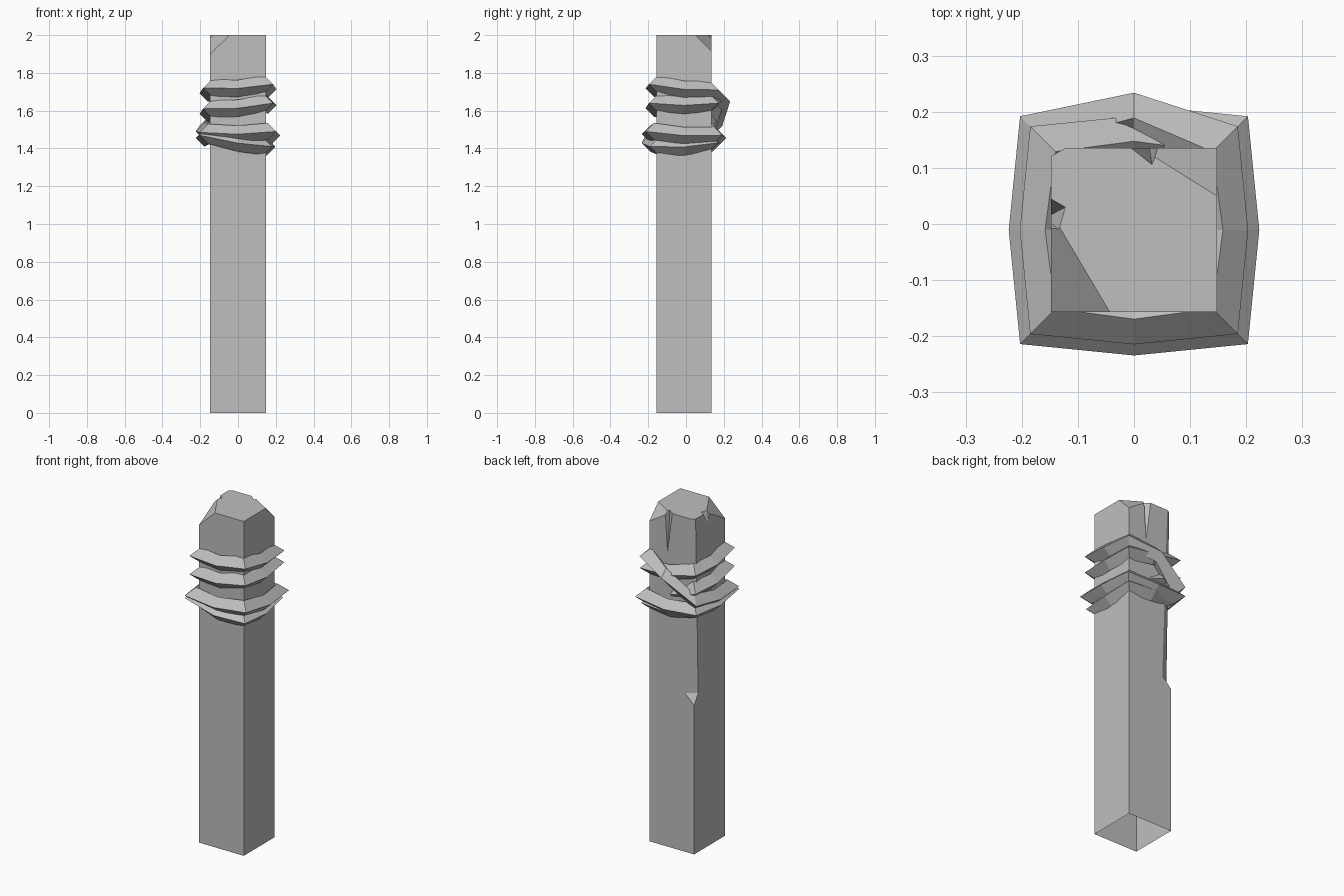
import bpy, bmesh
from mathutils import Vector

cube = bpy.data.objects.get("Cube")
if cube:
    bpy.data.objects.remove(cube, do_unlink=True)

grey = bpy.data.materials.new("plain_grey")
grey.use_nodes = True
grey.diffuse_color = (0.52, 0.52, 0.52, 1)
grey.node_tree.nodes["Principled BSDF"].inputs["Base Color"].default_value = grey.diffuse_color


def make_object(name, bm):
    bmesh.ops.recalc_face_normals(bm, faces=bm.faces)
    mesh = bpy.data.meshes.new(name)
    bm.to_mesh(mesh)
    bm.free()
    mesh.materials.append(grey)
    obj = bpy.data.objects.new(name, mesh)
    bpy.context.collection.objects.link(obj)
    return obj


def chip_corner(bm, a, b, c):
    """Slice off the part of the solid beyond the plane through three points."""
    a, b, c = Vector(a), Vector(b), Vector(c)
    normal = (b - a).cross(c - a)
    if normal.z < 0:
        normal.negate()
    bmesh.ops.bisect_plane(bm, geom=bm.verts[:] + bm.edges[:] + bm.faces[:],
                           plane_co=a, plane_no=normal, clear_outer=True)
    bmesh.ops.holes_fill(bm, edges=[e for e in bm.edges if e.is_boundary])


def carve(obj, name, points):
    """Subtract the convex hull of the points."""
    bm = bmesh.new()
    for p in points:
        bm.verts.new(p)
    bmesh.ops.convex_hull(bm, input=bm.verts[:])
    cutter = make_object(name, bm)
    cutter.hide_render = True
    mod = obj.modifiers.new(name, "BOOLEAN")
    mod.operation = "DIFFERENCE"
    mod.solver = "EXACT"
    mod.object = cutter
    bpy.context.view_layer.objects.active = obj
    bpy.ops.object.modifier_apply(modifier=name)
    bpy.data.objects.remove(cutter, do_unlink=True)


# Post: square timber with two broken top corners
HALF, CENTRE_Y, TOP = 0.148, -0.011, 2
FRONT, BACK = CENTRE_Y - 0.146, CENTRE_Y + 0.146
bm = bmesh.new()
bmesh.ops.create_cube(bm, size=1)
for v in bm.verts:
    v.co = (v.co.x * 2 * HALF, CENTRE_Y + v.co.y * (BACK - FRONT), (v.co.z + 0.5) * TOP)
chip_corner(bm, (-0.043, FRONT, TOP), (-HALF, 0.02, TOP), (-HALF, FRONT, 1.9))
chip_corner(bm, (HALF, 0.05, TOP), (0.012, BACK, TOP), (HALF, BACK, 1.915))
post = make_object("post", bm)

# Tapering crack in the back, small notch in the side, long split on the corner
carve(post, "crack_cutter", [(-0.03, 0.15, 2.05), (0.033, 0.1, 2.05),
                             (0.052, 0.15, 2.05), (0.027, 0.14, 1.72)])
carve(post, "notch_cutter", [(-0.127, -0.015, 2.02), (-0.113, 0.035, 2.02),
                             (-0.17, 0.068, 2.02), (-0.17, -0.02, 2.02),
                             (-0.16, 0.01, 1.92)])


def stretched(a, b):
    a, b = Vector(a), Vector(b)
    return [a + (a - b) * 0.5, b + (b - a) * 0.5]


carve(post, "split_cutter",
      stretched((-0.087, BACK, 0.95), (-HALF, 0.097, 0.95))
      + stretched((-0.125, BACK, 2.05), (-HALF, 0.122, 2.05))
      + [(-0.178, 0.154, 0.83), (-0.2, 0.2, 2.05)])

# The post is open underneath
bm = bmesh.new()
bm.from_mesh(post.data)
bottom = [f for f in bm.faces if f.calc_center_median().z < 0.001]
bmesh.ops.delete(bm, geom=bottom, context="FACES_ONLY")
bm.to_mesh(post.data)
bm.free()

# Rope: height at each post corner, wound from the back right corner
CORNERS = [(-1, 1), (-1, -1), (1, -1), (1, 1)]
heights = [1.58, 1.61, 1.64, 1.64, 1.69, 1.72, 1.74, 1.71,
           1.52, 1.485, 1.49, 1.47, 1.465, 1.47, 1.41, 1.43, 1.45]
STRAP = 7
stations = [(Vector((0, 1)), 1.52, 0.16)]
for i, z in enumerate(heights):
    reach = 0.185 if i <= STRAP else 0.203
    if i >= len(heights) - 3:
        reach = 0.18
    here = Vector(CORNERS[i % 4])
    stations.append((here, z, reach))
    if i + 1 < len(heights):
        # Middle of each side bulges out and sags; the slanted strap arches up
        middle = (here + Vector(CORNERS[(i + 1) % 4])) / 2
        mid_z = (z + heights[i + 1]) / 2
        if i == STRAP:
            stations.append((middle, mid_z + 0.035, 0.245))
        else:
            stations.append((middle, mid_z - 0.012, reach * 1.1))

THICK = 0.045
bm = bmesh.new()
rings = []
for direction, z, reach in stations:
    ring = []
    for inward, lift in ((0, 0), (1, 1), (2, 0), (1, -1)):
        flat = direction * (reach - inward * THICK)
        ring.append(bm.verts.new((flat.x, flat.y + CENTRE_Y, z + lift * THICK)))
    rings.append(ring)
for a, b in zip(rings, rings[1:]):
    for k in range(4):
        n = (k + 1) % 4
        bm.faces.new((a[k], a[n], b[n], b[k]))
bm.faces.new(rings[0])
bm.faces.new(rings[-1])
make_object("rope_wrap", bm)
